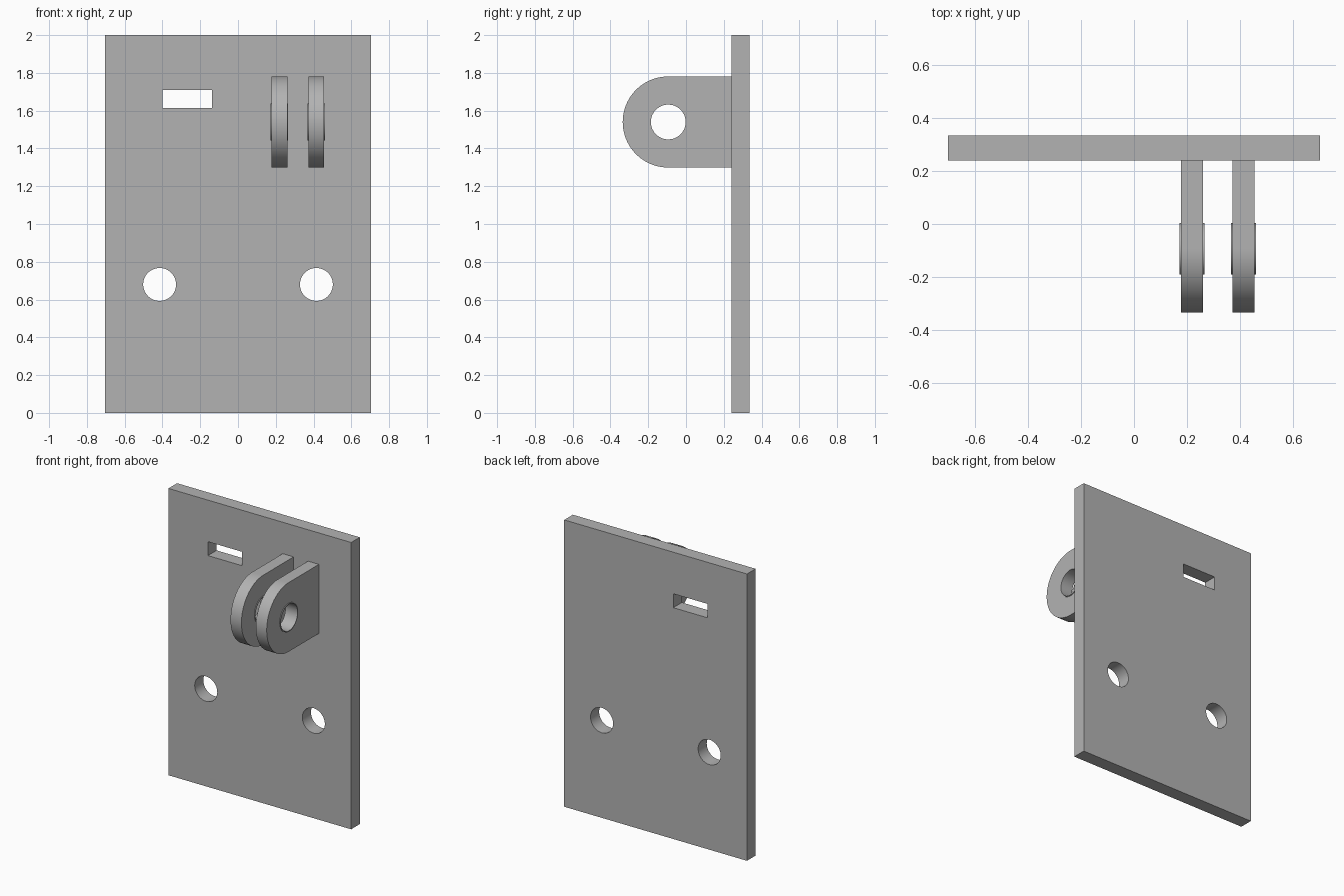
import bpy, bmesh
from math import sin, cos, pi, radians
from mathutils import Vector

cube = bpy.data.objects.get("Cube")
if cube:
    bpy.data.objects.remove(cube, do_unlink=True)

steel = bpy.data.materials.new("grey_steel")
steel.use_nodes = True
steel.diffuse_color = (0.45, 0.45, 0.45, 1)
steel.node_tree.nodes["Principled BSDF"].inputs["Base Color"].default_value = steel.diffuse_color


def arc(cu, cv, r, start=0.0, sweep=2 * pi, n=64):
    """Points along an arc; a full sweep leaves out the repeated end point."""
    count = n if sweep > 6 else n + 1
    return [(cu + r * cos(start + sweep * i / n), cv + r * sin(start + sweep * i / n))
            for i in range(count)]


def rect(u0, u1, v0, v1):
    return [(u0, v0), (u1, v0), (u1, v1), (u0, v1)]


def slab(name, loops, place, push):
    """Fill an outline with holes and extrude it into a solid."""
    bm = bmesh.new()
    edges = []
    for loop in loops:
        verts = [bm.verts.new(place(u, v)) for u, v in loop]
        edges += [bm.edges.new((a, b)) for a, b in zip(verts, verts[1:] + verts[:1])]
    push = Vector(push)
    bmesh.ops.triangle_fill(bm, edges=edges, use_beauty=True, normal=push.normalized())
    ext = bmesh.ops.extrude_face_region(bm, geom=bm.faces[:], use_keep_orig=True)
    moved = [g for g in ext["geom"] if isinstance(g, bmesh.types.BMVert)]
    bmesh.ops.translate(bm, verts=moved, vec=push)
    bmesh.ops.recalc_face_normals(bm, faces=bm.faces[:])
    mesh = bpy.data.meshes.new(name)
    bm.to_mesh(mesh)
    bm.free()
    mesh.materials.append(steel)
    obj = bpy.data.objects.new(name, mesh)
    bpy.context.collection.objects.link(obj)
    bpy.ops.object.select_all(action="DESELECT")
    obj.select_set(True)
    bpy.context.view_layer.objects.active = obj
    bpy.ops.object.shade_smooth_by_angle(angle=radians(30))
    return obj


# Mounting plate with a slot and two bolt holes
FRONT, BACK = 0.24, 0.335
slab("mounting_plate",
     [rect(-0.705, 0.705, 0, 2),
      rect(-0.40, -0.137, 1.613, 1.71),
      arc(-0.415, 0.68, 0.087),
      arc(0.415, 0.68, 0.087)],
     lambda u, v: (u, FRONT, v), (0, BACK - FRONT, 0))

# Two rounded lugs, each with a thin bushing standing slightly proud
PIN_Y, PIN_Z, LUG_R, BUSH_R, BORE_R = -0.094, 1.54, 0.241, 0.098, 0.092
LUG_W, PROUD = 0.084, 0.005
lug_outline = [(FRONT, PIN_Z + LUG_R)] + arc(PIN_Y, PIN_Z, LUG_R, pi / 2, pi) + [(FRONT, PIN_Z - LUG_R)]
for side, x in (("right", 0.177), ("left", 0.372)):
    slab(side + "_lug", [lug_outline, arc(PIN_Y, PIN_Z, BUSH_R)],
         lambda u, v: (x, u, v), (LUG_W, 0, 0))
    slab(side + "_bushing",
         [arc(PIN_Y, PIN_Z, BUSH_R), arc(PIN_Y, PIN_Z, BORE_R)],
         lambda u, v: (x - PROUD, u, v), (LUG_W + 2 * PROUD, 0, 0))
